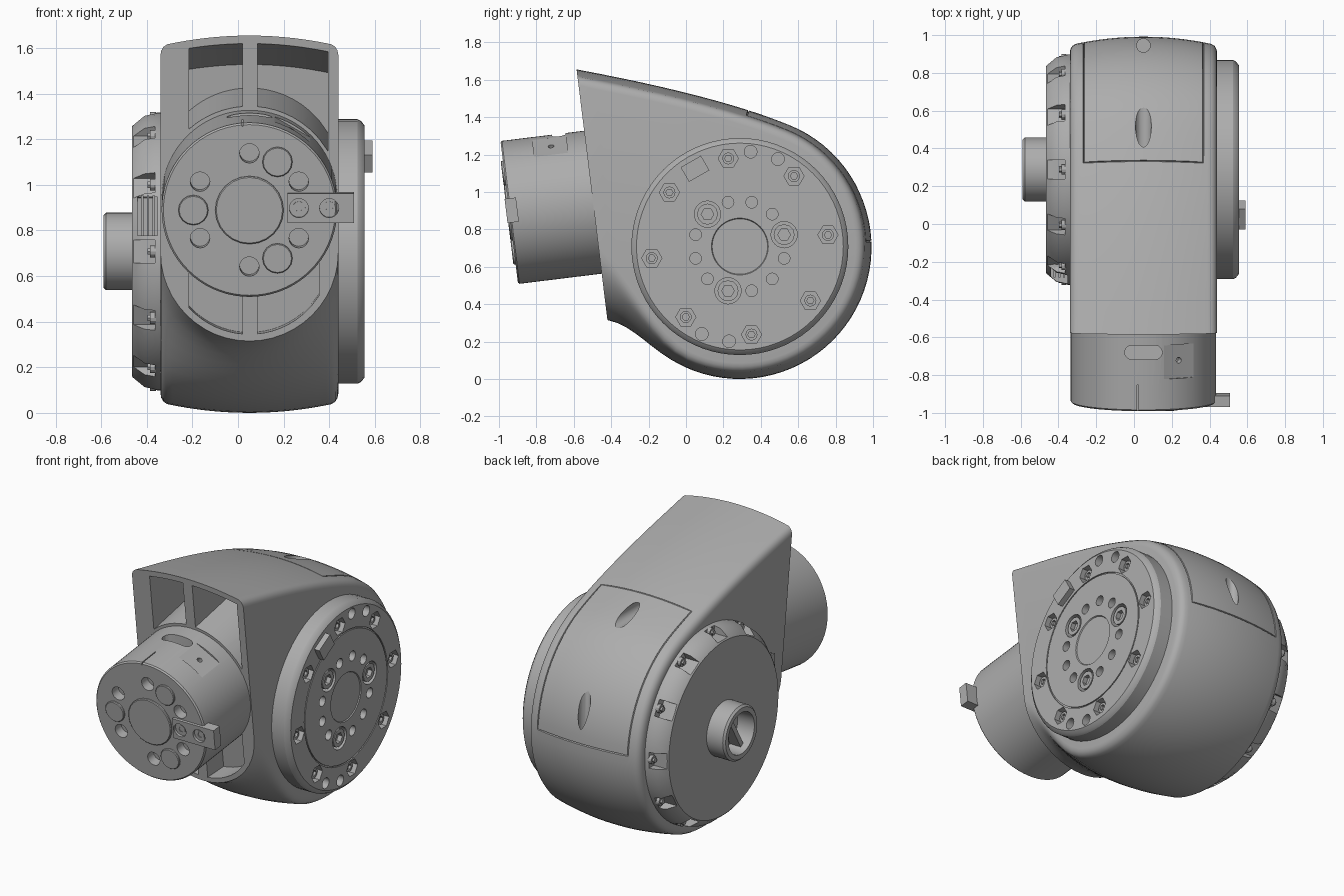
import bpy, bmesh
from math import sin, cos, pi, radians, sqrt
from mathutils import Vector as V

if "Cube" in bpy.data.objects:
    bpy.data.objects.remove(bpy.data.objects["Cube"])

grey = bpy.data.materials.new("satin grey")
grey.use_nodes = True
grey.diffuse_color = (0.42, 0.42, 0.42, 1)
grey.node_tree.nodes["Principled BSDF"].inputs["Base Color"].default_value = (0.42, 0.42, 0.42, 1)


# ---- helpers: every solid is a list of matching rings, bridged and capped ----
def build(name, solids, cyclic=False):
    bm = bmesh.new()
    for rings in solids:
        loops = [[bm.verts.new(p) for p in ring] for ring in rings]
        n = len(loops[0])
        pairs = list(zip(loops, loops[1:]))
        if cyclic:
            pairs.append((loops[-1], loops[0]))
        else:
            bm.faces.new(loops[0])
            bm.faces.new(loops[-1])
        for a, b in pairs:
            for i in range(n):
                j = (i + 1) % n
                bm.faces.new((a[i], a[j], b[j], b[i]))
    bmesh.ops.recalc_face_normals(bm, faces=bm.faces)
    me = bpy.data.meshes.new(name)
    bm.to_mesh(me)
    bm.free()
    me.materials.append(grey)
    ob = bpy.data.objects.new(name, me)
    bpy.context.scene.collection.objects.link(ob)
    return ob


def cut(ob, solids, cyclic=False):
    tool = build("cutter", solids, cyclic)
    tool.hide_render = True
    mod = ob.modifiers.new("cut", "BOOLEAN")
    mod.operation, mod.solver, mod.object = "DIFFERENCE", "EXACT", tool
    bpy.context.view_layer.update()
    dg = bpy.context.evaluated_depsgraph_get()
    me = bpy.data.meshes.new_from_object(ob.evaluated_get(dg))
    ob.modifiers.clear()
    ob.data = me
    bpy.data.objects.remove(tool)


def frame(o, e1, e2, axis):
    return V(o), V(e1), V(e2), V(axis)


def at(fr, p, q, h):
    return fr[0] + fr[1] * p + fr[2] * q + fr[3] * h


def disc(fr, p, q, r, h, n=64, hexa=False):
    ring = []
    for i in range(n):
        k = r * (cos(pi / 6) if hexa and i % 2 else 1)
        ring.append(at(fr, p + k * cos(2 * pi * i / n), q + k * sin(2 * pi * i / n), h))
    return ring


def lathe(fr, p, q, profile, n=64):
    return [disc(fr, p, q, r, h, n) for r, h in profile]


def plate(fr, p, q, w, d, rot, h0, h1):
    c, s = cos(rot), sin(rot)
    corners = [(-w, -d), (w, -d), (w, d), (-w, d)]
    return [[at(fr, p + (a * c - b * s) / 2, q + (a * s + b * c) / 2, h) for a, b in corners]
            for h in (h0, h1)]


def socket_bolt(fr, p, q, r, h0, h1):
    return [disc(fr, p, q, r, h0, 12), disc(fr, p, q, r, h1, 12),
            disc(fr, p, q, r * .6, h1, 12, True), disc(fr, p, q, r * .6, h1 - r * .5, 12, True)]


def polar(r, deg):
    return r * cos(radians(deg)), r * sin(radians(deg))


SIDE = frame((0, .288, .708), (0, 1, 0), (0, 0, 1), (1, 0, 0))
FRONT = frame((.05, -.945, .89), (1, 0, 0), (0, -.122, .9925), (0, -.9925, -.122))
TOP = frame((0, 0, 0), (1, 0, 0), (0, 1, 0), (0, 0, 1))
BACK = frame((0, 0, 0), (1, 0, 0), (0, 0, 1), (0, 1, 0))

# ---- housing: teardrop section swept across the width with a crowned rim ----
MID, HALF, CY, CZ, R = .05, .39, .287, .705, .705


def front_y(z):
    return -.585 + (1.655 - z) * .123


def section(u):
    k = max(0, (abs(u) - .92) / .08)
    c = .045 * u * u + .04 * (1 - sqrt(max(0, 1 - k * k)))
    a = radians(68)
    e = V((CY + R * cos(a), CZ + R * sin(a)))
    f, m = V((-.585, 1.655)), e - .42 * V((sin(a), -cos(a)))
    pts = [V((front_y(1.655 - c), 1.655 - c))]
    for i in range(1, 12):
        t = i / 12
        d = ((m - f) * (1 - t) + (e - m) * t).normalized()
        pts.append(f * (1 - t) ** 2 + m * 2 * t * (1 - t) + e * t * t - c * V((-d.y, d.x)))
    for i in range(43):
        a = radians(68 - 183 * i / 42)
        pts.append(V((CY + (R - c) * cos(a), CZ + (R - c) * sin(a))))
    rise = HALF * (1 - sqrt(max(0, 1 - u * u)))
    p0, p3 = pts[-1], V((front_y(.315 + rise), .315 + rise))
    p1, p2 = p0 + .2 * V((-.906, .42)), p3 + V((.15, -.03 - .3 * rise))
    for i in range(1, 9):
        t = i / 8
        s = 1 - t
        pts.append(p0 * s ** 3 + p1 * 3 * s * s * t + p2 * 3 * s * t * t + p3 * t ** 3)
    return [V((MID + HALF * u, p.x, p.y)) for p in pts]


housing = build("housing", [[section(sin(radians(7.5 * i))) for i in range(-12, 13)]])


# front pockets, two above and two below the arm
def pocket(x0, x1, low, high, depth, low_step, high_step):
    xs = [x0 + (x1 - x0) * i / 8 for i in range(9)]
    rings = []
    for d in (-.04, depth):
        edge = [(x, low(x) + low_step * d) for x in xs]
        edge += [(x, high(x) + high_step * d) for x in reversed(xs)]
        rings.append([V((x, front_y(z) + d, z)) for x, z in edge])
    return rings


def arc(r, x):
    return sqrt(r * r - (x - MID) ** 2)


pockets = []
for x0, x1 in ((-.215, .02), (.085, .395)):
    pockets.append(pocket(x0, x1, lambda x: .945 + arc(.40, x),
                          lambda x: 1.62 - .3 * (x - MID) ** 2, .4, .2, -.23))
    pockets.append(pocket(x0, x1 - .04 * (x1 > .1), lambda x: .705 - arc(.36, x),
                          lambda x: .945 - arc(.36, x), .16, .05, .1))
cut(housing, pockets)

# screw holes along the crown
cut(housing, [lathe(BACK, MID, 1.37, [(.042, .33), (.042, .9)], 24),
              lathe(TOP, MID, .945, [(.036, .74), (.036, 1.3)], 24)])

# panel seam on the upper back
us = [-.81 + 1.62 * i / 10 for i in range(11)]
path = [section(us[0])[i] for i in range(9, 28)] + [section(u)[27] for u in us[1:-1]]
path += [section(us[-1])[i] for i in range(27, 8, -1)] + [section(u)[9] for u in us[-2:0:-1]]
seam = []
for i, p in enumerate(path):
    t = (path[(i + 1) % len(path)] - path[i - 1]).normalized()
    n = V((0, p.y - CY, p.z - CZ)).normalized()
    b = t.cross(n).normalized() * .004
    seam.append([p + n * .012, p + b, p - n * .009, p - b])
cut(housing, [seam], True)

# ---- output flange on the left side ----
flange = build("output_flange", [lathe(SIDE, 0, 0, [
    (.58, .40), (.58, .525), (.572, .54), (.553, .555), (.418, .555), (.418, .547),
    (.41, .547), (.41, .555), (.152, .555), (.148, .549)], 72)])
holes, bolts = [], []
for i in range(8):
    p, q = polar(.475, 7.5 + 45 * i)
    holes.append([disc(SIDE, p, q, .054, h, 6) for h in (.505, .6)])
    bolts.append(socket_bolt(SIDE, p, q, .032, .50, .535))
for deg in (66.5, 83.5, 246.5, 263.5):
    holes.append(lathe(SIDE, *polar(.51, deg), [(.034, .51), (.034, .6)], 16))
for i in range(12):
    p, q = polar(.245, 15 + 30 * i)
    big = i % 4 == 0
    holes.append(lathe(SIDE, p, q, [(.07 if big else .031, .50), (.07 if big else .031, .6)], 24))
    if big:
        bolts.append(socket_bolt(SIDE, p, q, .056, .49, .55))
cut(flange, holes)
build("flange_bolts", bolts)
build("index_block", [plate(SIDE, *polar(.48, 120), .125, .09, radians(30), .54, .59)])

# ---- notched cover on the right side ----
cover = build("side_cover", [lathe(SIDE, 0, 0, [
    (.61, -.30), (.61, -.35), (.597, -.41), (.56, -.455), (.548, -.465)], 72)])
notches, screws = [], []
for i in range(12):
    p, q = polar(.64, 30 * i)
    notches.append(plate(SIDE, p, q, .17, .1, radians(30 * i), -.5, -.365))
    screws.append(socket_bolt(SIDE, *polar(.585, 30 * i), .026, -.36, -.385))
notches.append(plate(SIDE, -.6, .155, .2, .17, 0, -.44, -.352))
cut(cover, notches)
build("cover_screws", screws)
build("vent_fins", [plate(SIDE, -.51, .155, .12, .18, 0, x, x + .01) for x in (-.425, -.4, -.375)])

# cable boss
boss = build("cable_boss", [lathe(SIDE, 0, 0, [(.17, -.45), (.17, -.578), (.158, -.59)], 48)])
cut(boss, [lathe(SIDE, 0, 0, [(.125, -.475), (.135, -.7)], 32)])
build("boss_divider", [plate(SIDE, 0, 0, .25, .03, radians(60), -.46, -.55),
                       lathe(SIDE, .06, -.04, [(.035, -.46), (.035, -.52)], 16)])

# ---- front arm ----
arm = build("front_arm", [lathe(FRONT, 0, 0, [(.385, -.65), (.385, -.008), (.377, 0)], 72)])
drill = [lathe(FRONT, *polar(.25, 30 + 60 * i), [(.043, -.06), (.043, .1)], 16) for i in range(6)]
slot = []
for z in (1.25, 1.5):
    ends = [(.113 if abs(a) <= 90 else -.013, a) for a in range(-90, 91, 30)]
    ends += [(-.013, a) for a in range(90, 271, 30)]
    slot.append([V((x + .037 * cos(radians(a)), -.68 + .037 * sin(radians(a)), z)) for x, a in ends])
slant = frame((.05, -.945, .89), (cos(pi / 6), -.122 * -.5, -.496), FRONT[3],
              (.5, -.122 * .866, .9925 * .866))
drill += [slot, plate(slant, 0, -.26, .18, .18, 0, .374, .5),
          plate(FRONT, -.03, .385, .006, .03, 0, -.14, .05)]
cut(arm, drill)
cut(arm, [lathe(slant, 0, -.265, [(.016, .34), (.016, .45)], 12)])

# raised caps on the arm face
caps = [lathe(FRONT, 0, 0, [(.15, -.02), (.15, .008), (.145, .012)], 24)]
caps += [lathe(FRONT, *polar(.246, a), [(.066, -.02), (.066, .008), (.062, .012)], 16)
         for a in (60, 180, 300)]
build("arm_caps", caps)

# latch tab with two screws
tab = build("latch_tab", [plate(FRONT, .313, .01, .29, .13, 0, -.045, .016)])
cut(tab, [lathe(FRONT, p, .01, [(.042, -.02), (.042, .1)], 20) for p in (.217, .35)])
build("latch_screws", [socket_bolt(FRONT, p, .01, .028, -.03, .004) for p in (.217, .35)])

# ---- smooth shading with crisp edges ----
for ob in bpy.context.scene.objects:
    if ob.type == "MESH":
        ob.select_set(True)
        bpy.context.view_layer.objects.active = ob
bpy.ops.object.shade_smooth_by_angle(angle=radians(28))
